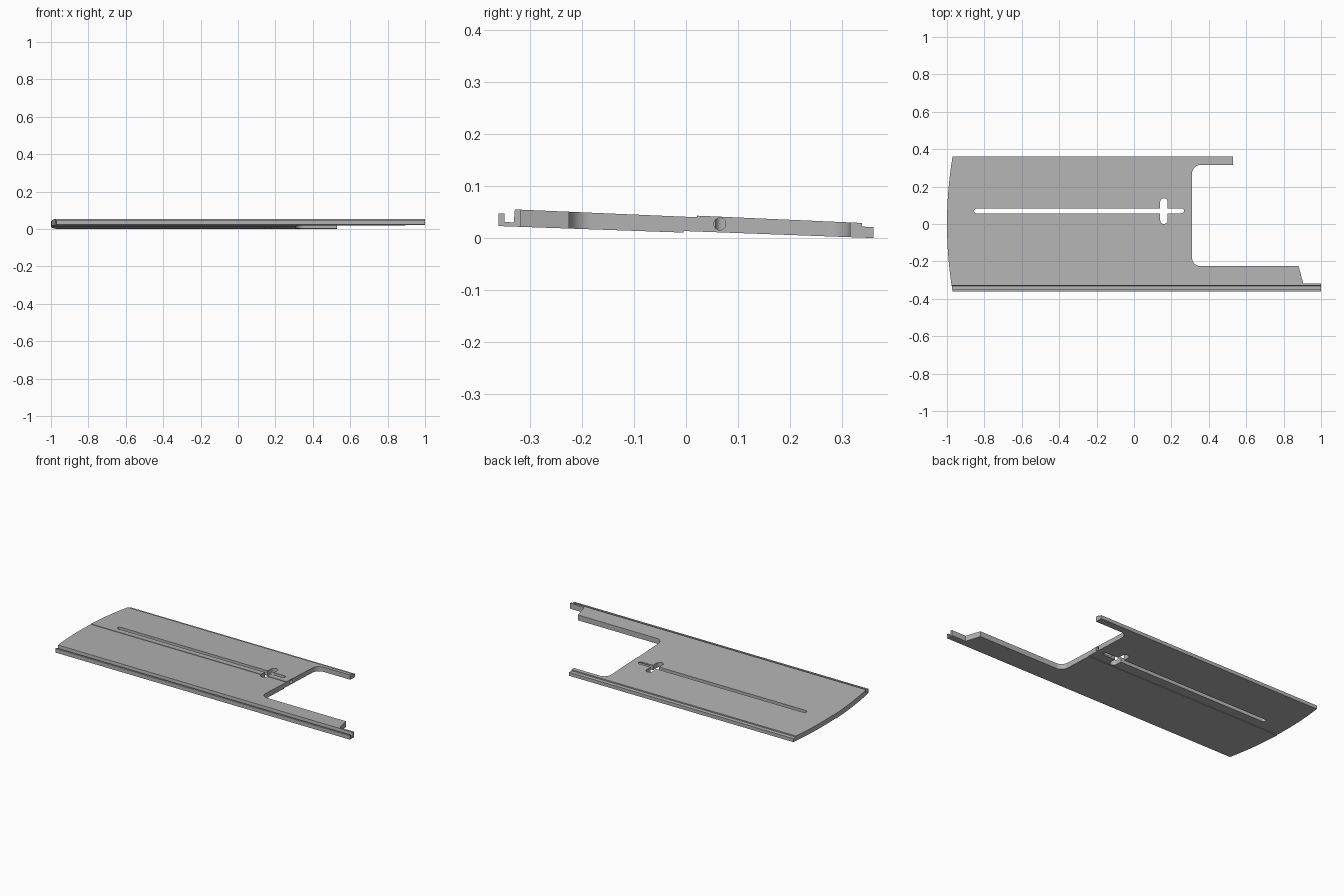
import bpy, bmesh, math
from mathutils import Vector, Matrix

cube = bpy.data.objects.get("Cube")
if cube:
    bpy.data.objects.remove(cube, do_unlink=True)

metal = bpy.data.materials.new("plain_grey")
metal.use_nodes = True
GREY = (0.45, 0.45, 0.45, 1)
metal.diffuse_color = GREY
metal.node_tree.nodes["Principled BSDF"].inputs["Base Color"].default_value = GREY


def prism(name, points, start, sweep):
    """Extrude a closed outline of 3D points along a vector."""
    bm = bmesh.new()
    face = bm.faces.new([bm.verts.new(Vector(p) + Vector(start)) for p in points])
    grown = bmesh.ops.extrude_face_region(bm, geom=[face])
    moved = [v for v in grown["geom"] if isinstance(v, bmesh.types.BMVert)]
    bmesh.ops.translate(bm, verts=moved, vec=sweep)
    bmesh.ops.recalc_face_normals(bm, faces=bm.faces[:])
    mesh = bpy.data.meshes.new(name)
    bm.to_mesh(mesh)
    bm.free()
    mesh.materials.append(metal)
    obj = bpy.data.objects.new(name, mesh)
    bpy.context.collection.objects.link(obj)
    return obj


def arc(cx, cy, r, a0, a1, steps=8):
    angles = [math.radians(a0 + (a1 - a0) * i / steps) for i in range(steps + 1)]
    return [(cx + r * math.cos(a), cy + r * math.sin(a), 0) for a in angles]


def cut(target, tool, operation):
    """Apply one boolean and discard its helper."""
    tool.hide_render = True
    mod = target.modifiers.new("cut", "BOOLEAN")
    mod.object, mod.operation, mod.solver = tool, operation, "EXACT"
    bpy.context.view_layer.update()
    graph = bpy.context.evaluated_depsgraph_get()
    mesh = bpy.data.meshes.new_from_object(target.evaluated_get(graph))
    target.modifiers.remove(mod)
    target.data = mesh
    bpy.data.objects.remove(tool, do_unlink=True)


# Sloping section: grooved front rail, two lapped panels, stepped back edge
section = [(-0.36, 0.023), (-0.36, 0.047), (-0.349, 0.047), (-0.349, 0.031),
           (-0.331, 0.03), (-0.329, 0.055), (0.021, 0.04), (0.021, 0.043),
           (0.338, 0.029), (0.338, 0.022), (0.36, 0.021), (0.36, 0.0),
           (-0.005, 0.0135), (-0.005, 0.0105)]
panel = prism("sliding_panel", [(0, y, z) for y, z in section], (-1.1, 0, 0), (2.2, 0, 0))

# Plan outline: bowed left end, rounded notch and two unequal arms
bow, half = 2.175, 0.361
swing = math.degrees(math.asin(half / bow))
outline = arc(bow - 1, 0, bow, 180 + swing, 180 - swing, 24)
outline += [(0.53, half, 0), (0.53, 0.315, 0)]
outline += arc(0.355, 0.27, 0.045, 90, 180)
outline += arc(0.355, -0.18, 0.045, 180, 270)
outline += [(0.88, -0.225, 0), (0.905, -0.318, 0), (1, -0.318, 0), (1, -half, 0)]
cut(panel, prism("plan_cutter", outline, (0, 0, -0.2), (0, 0, 0.5)), "INTERSECT")

# Long slot and the short slot crossing it
slot = arc(-0.842, 0.07, 0.013, 90, 270) + arc(0.255, 0.07, 0.013, -90, 90)
cross = arc(0.16, 0.02, 0.02, 180, 360) + arc(0.16, 0.118, 0.02, 0, 180)
for name, points in (("slot_cutter", slot), ("cross_cutter", cross)):
    cut(panel, prism(name, points, (0, 0, -0.2), (0, 0, 0.5)), "DIFFERENCE")

# Round bore from the notch wall into the slot
turn = Matrix.Rotation(math.radians(90), 3, "Y")
ring = [turn @ Vector(p) for p in arc(0, 0, 0.0115, 0, 345, 23)]
cut(panel, prism("bore_cutter", ring, (0.2, 0.065, 0.027), (0.2, 0, 0)), "DIFFERENCE")

bpy.ops.object.select_all(action="DESELECT")
panel.select_set(True)
bpy.context.view_layer.objects.active = panel
bpy.ops.object.shade_smooth_by_angle(angle=math.radians(25))
